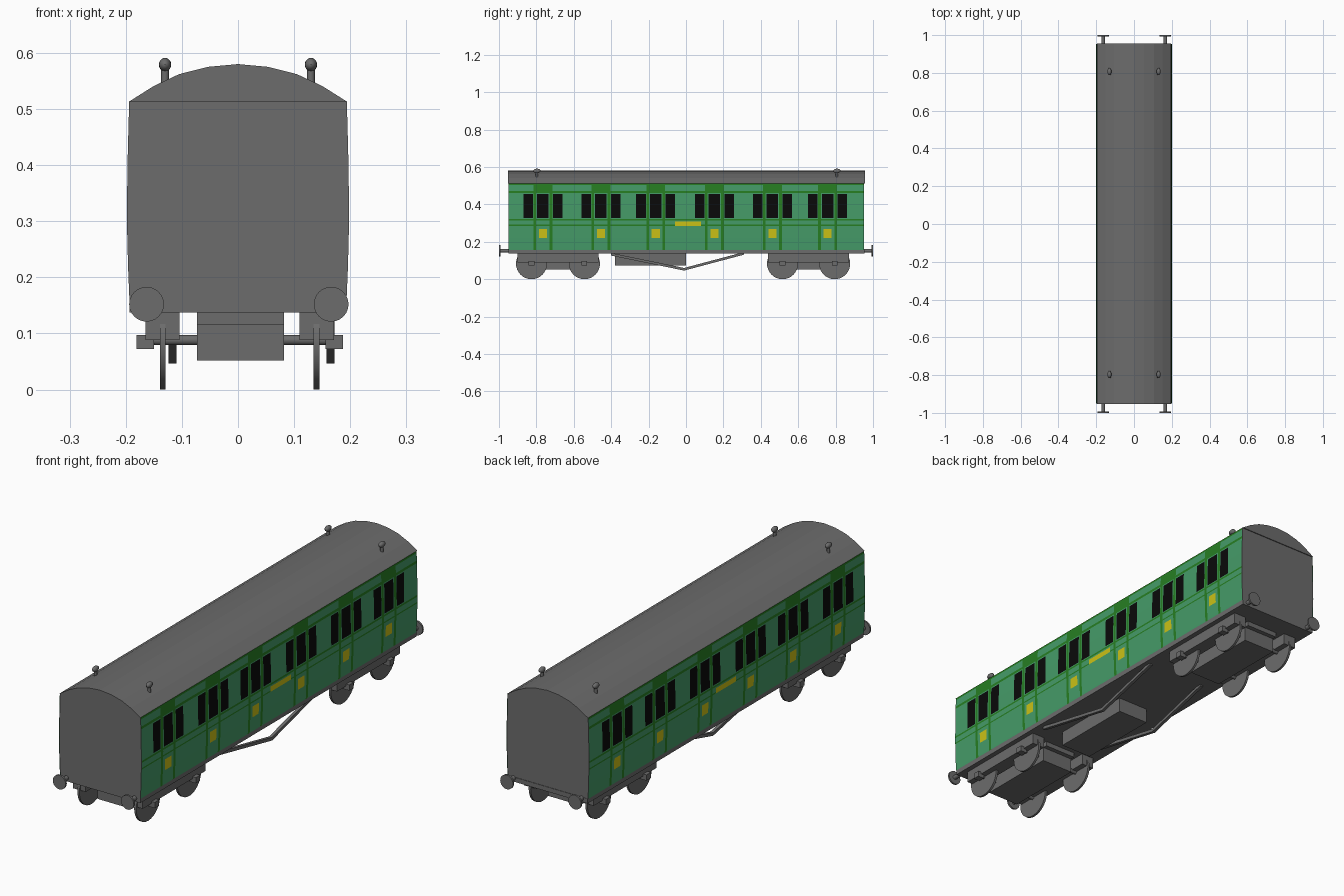
import bpy, bmesh, math
from mathutils import Vector

if "Cube" in bpy.data.objects:
    bpy.data.objects.remove(bpy.data.objects["Cube"])


def mat(name, c):
    m = bpy.data.materials.new(name)
    m.diffuse_color = (*c, 1)
    m.use_nodes = True
    m.node_tree.nodes["Principled BSDF"].inputs["Base Color"].default_value = m.diffuse_color
    return m


GREY = mat("grey", (0.15, 0.15, 0.15))
LIGHT = mat("light_green", (0.06, 0.33, 0.14))
DARK = mat("dark_green", (0.02, 0.21, 0.016))
BLACK = mat("window_black", (0.003, 0.003, 0.003))
YELLOW = mat("yellow", (0.60, 0.54, 0.008))


def finish(name, bm, mats=(GREY,), smooth=False):
    me = bpy.data.meshes.new(name)
    bm.normal_update()
    bm.to_mesh(me)
    bm.free()
    ob = bpy.data.objects.new(name, me)
    bpy.context.collection.objects.link(ob)
    for m in mats:
        me.materials.append(m)
    if smooth:
        bpy.context.view_layer.objects.active = ob
        ob.select_set(True)
        bpy.ops.object.shade_smooth_by_angle(angle=math.radians(35))
        ob.select_set(False)
    return ob


def box(name, x0, x1, y0, y1, z0, z1):
    bm = bmesh.new()
    bmesh.ops.create_cube(bm, size=1)
    for v in bm.verts:
        v.co = Vector(((x0 + x1) / 2 + v.co.x * (x1 - x0),
                       (y0 + y1) / 2 + v.co.y * (y1 - y0),
                       (z0 + z1) / 2 + v.co.z * (z1 - z0)))
    return finish(name, bm)


def rod(name, a, b, r, seg=24, smooth=True):
    a, b = Vector(a), Vector(b)
    bm = bmesh.new()
    bmesh.ops.create_cone(bm, cap_ends=True, segments=seg, radius1=r, radius2=r, depth=(b - a).length)
    ob = finish(name, bm, smooth=smooth)
    ob.rotation_mode = 'QUATERNION'
    ob.rotation_quaternion = (b - a).to_track_quat('Z', 'Y')
    ob.location = (a + b) / 2
    return ob


def prism(name, half, y0, y1):
    """Extrude a mirrored half cross-section (x, z) along y."""
    pts = half + [(-x, z) for x, z in reversed(half) if x > 0]
    bm = bmesh.new()
    f = bm.faces.new([bm.verts.new((x, y0, z)) for x, z in pts])
    ext = bmesh.ops.extrude_face_region(bm, geom=[f])
    for v in ext["geom"]:
        if isinstance(v, bmesh.types.BMVert):
            v.co.y = y1
    bmesh.ops.recalc_face_normals(bm, faces=bm.faces)
    return finish(name, bm)


def half_width(z):
    pts = [(0.137, 0.193), (0.16, 0.1955), (0.22, 0.198), (0.3, 0.2), (0.4, 0.199), (0.512, 0.196)]
    for (za, xa), (zb, xb) in zip(pts, pts[1:]):
        if z <= zb:
            return xa + (xb - xa) * (z - za) / (zb - za)
    return pts[-1][1]


# Body core and arched roof
core = [(half_width(z) - 0.002, z) for z in (0.14, 0.16, 0.22, 0.3, 0.4, 0.512)]
roof = [(0.196, 0.512), (0.15, 0.541), (0.105, 0.562), (0.054, 0.575), (0, 0.58)]
prism("body_core", core, -0.949, 0.952)
prism("roof", roof, -0.953, 0.956)
box("floor", -0.193, 0.193, -0.949, 0.954, 0.137, 0.157)

# Painted side panels: one grid per side, coloured by rule
DOORS = [-0.765, -0.455, -0.162, 0.152, 0.462, 0.757]
OFFS = [0.022, 0.031, 0.036, 0.05, 0.053, 0.104]
ys = sorted({-0.949, 0.952, -0.06, 0.08}
            | {round(d + s * o, 4) for d in DOORS for o in OFFS for s in (-1, 1)})
zs = [0.157, 0.165, 0.22, 0.268, 0.285, 0.291, 0.308, 0.314, 0.322, 0.326,
      0.39, 0.455, 0.46, 0.471, 0.503, 0.512]


def side_colour(y, z):
    d = min(abs(y - c) for c in DOORS)
    if 0.326 < z < 0.455 and (d < 0.031 or 0.053 < d < 0.104):
        return 2
    if (0.22 < z < 0.268 and d < 0.022) or (0.285 < z < 0.308 and -0.06 < y < 0.08):
        return 3
    if 0.036 < d < 0.05 or (d < 0.05 and z > 0.46):
        return 1
    if 0.285 < z < 0.291 or 0.314 < z < 0.322 or 0.46 < z < 0.471 or z > 0.503:
        return 1
    return 0


for s, side in ((1, "right"), (-1, "left")):
    bm = bmesh.new()
    g = [[bm.verts.new((s * half_width(z), y, z)) for z in zs] for y in ys]
    for i in range(len(ys) - 1):
        for j in range(len(zs) - 1):
            q = [g[i][j], g[i + 1][j], g[i + 1][j + 1], g[i][j + 1]]
            f = bm.faces.new(q if s > 0 else q[::-1])
            f.material_index = side_colour((ys[i] + ys[i + 1]) / 2, (zs[j] + zs[j + 1]) / 2)
    finish(side + "_side_panel", bm, (LIGHT, DARK, BLACK, YELLOW))

# Roof lamps / vents
for x in (-0.13, 0.13):
    for y in (-0.797, 0.807):
        rod("vent_stalk", (x, y, 0.54), (x, y, 0.575), 0.007, 12)
        bm = bmesh.new()
        bmesh.ops.create_uvsphere(bm, u_segments=16, v_segments=10, radius=1)
        for v in bm.verts:
            v.co = Vector((x + v.co.x * 0.011, y + v.co.y * 0.019, 0.579 + v.co.z * 0.012))
        finish("vent_cap", bm, smooth=True)

# Buffers
for s, yb in ((-1, -0.945), (1, 0.95)):
    for x in (-0.163, 0.166):
        rod("buffer_shank", (x, yb, 0.152), (x, s * 0.995, 0.152), 0.01, 16)
        rod("buffer_head", (x, s * 0.992, 0.152), (x, s, 0.152), 0.031)

# Bogies: frames, centre block, wheels, axles and axle boxes
CX = 0.003
for wheels in ((-0.826, -0.543), (0.516, 0.795)):
    c = sum(wheels) / 2
    box("bogie_block", -0.073, 0.082, c - 0.18, c + 0.18, 0.052, 0.118)
    box("bogie_pivot", -0.073, 0.082, c - 0.2, c + 0.2, 0.116, 0.139)
    for s in (-1, 1):
        x0, x1 = sorted((CX + s * 0.107, CX + s * 0.168))
        box("bogie_side_frame", x0, x1, c - 0.217, c + 0.217, 0.088, 0.139)
        for y in wheels:
            x = CX + s * 0.137
            rod("wheel", (x - 0.005, y, 0.083), (x + 0.005, y, 0.083), 0.083, 32)
            x0, x1 = sorted((CX + s * 0.153, CX + s * 0.184))
            box("axle_box", x0, x1, y - 0.015, y + 0.015, 0.072, 0.097)
    for y in wheels:
        rod("axle", (CX - 0.16, y, 0.088), (CX + 0.16, y, 0.088), 0.009, 12)

# Battery box and truss rods under the floor
box("battery_box", -0.07, 0.08, -0.38, 0.0, 0.072, 0.139)
for x in (-0.117, 0.165):
    for y, z in ((-0.40, 0.14), (0.31, 0.145)):
        bm = bmesh.new()
        d = 0.014
        prof = [(y, z), (-0.01, 0.06), (-0.01, 0.06 - d), (y, z - d)]
        f = bm.faces.new([bm.verts.new((x - 0.007, a, b)) for a, b in prof])
        for v in bmesh.ops.extrude_face_region(bm, geom=[f])["geom"]:
            if isinstance(v, bmesh.types.BMVert):
                v.co.x = x + 0.007
        bmesh.ops.recalc_face_normals(bm, faces=bm.faces)
        finish("truss_rod", bm)
